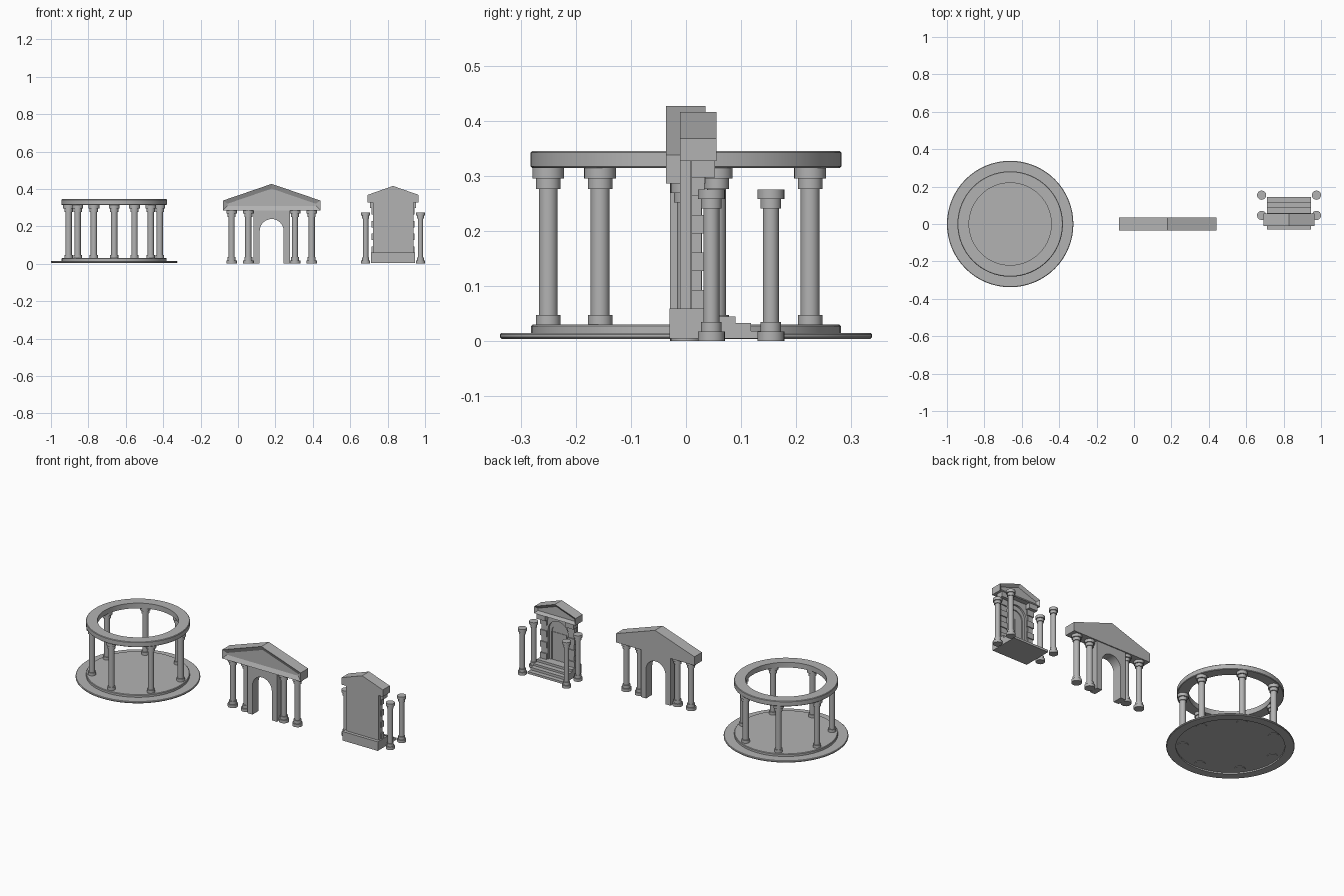
import bpy, bmesh, math
from mathutils import Vector

cube = bpy.data.objects.get("Cube")
if cube:
    bpy.data.objects.remove(cube, do_unlink=True)

stone = bpy.data.materials.new("grey_stone")
stone.use_nodes = True
GREY = (0.45, 0.45, 0.45, 1)
stone.diffuse_color = GREY
stone.node_tree.nodes["Principled BSDF"].inputs["Base Color"].default_value = GREY


def finish(bm, name, loc=(0, 0, 0), smooth=False):
    bmesh.ops.recalc_face_normals(bm, faces=bm.faces)
    mesh = bpy.data.meshes.new(name)
    bm.to_mesh(mesh)
    bm.free()
    mesh.materials.append(stone)
    obj = bpy.data.objects.new(name, mesh)
    bpy.context.collection.objects.link(obj)
    obj.location = loc
    if smooth:
        bpy.ops.object.select_all(action='DESELECT')
        obj.select_set(True)
        bpy.context.view_layer.objects.active = obj
        bpy.ops.object.shade_smooth_by_angle(angle=math.radians(35))
    return obj


def lathe(name, profile, loc, steps=24, closed=False):
    """Spin an (r, z) profile around the z axis."""
    bm = bmesh.new()
    vs = [bm.verts.new((r, 0, z)) for r, z in profile]
    edges = [bm.edges.new(p) for p in zip(vs, vs[1:])]
    if closed:
        edges.append(bm.edges.new((vs[-1], vs[0])))
    bmesh.ops.spin(bm, geom=vs + edges, cent=(0, 0, 0), axis=(0, 0, 1),
                   angle=math.tau, steps=steps)
    bmesh.ops.remove_doubles(bm, verts=bm.verts, dist=1e-5)
    return finish(bm, name, loc, True)


def box(name, x, y, z):
    bm = bmesh.new()
    bmesh.ops.create_cube(bm, size=1)
    for v in bm.verts:
        v.co = Vector([lo + (c + 0.5) * (hi - lo)
                       for c, (lo, hi) in zip(v.co, (x, y, z))])
    return finish(bm, name)


def prism(name, outline, y0, y1, inset=0, inset_side=-1, smooth=False):
    """Extrude an (x, z) outline along y; optionally sink a panel in one side."""
    bm = bmesh.new()
    face = bm.faces.new([bm.verts.new((x, y0, z)) for x, z in outline])
    ext = bmesh.ops.extrude_face_region(bm, geom=[face], use_keep_orig=True)
    for v in ext["geom"]:
        if isinstance(v, bmesh.types.BMVert):
            v.co.y = y1
    bmesh.ops.recalc_face_normals(bm, faces=bm.faces)
    if inset:
        panel = [f for f in bm.faces if f.normal.y * inset_side > 0.9]
        bmesh.ops.inset_region(bm, faces=panel, thickness=inset, use_even_offset=True)
        for v in {v for f in panel for v in f.verts}:
            v.co.y -= inset_side * 0.012
    return finish(bm, name, smooth=smooth)


def column(name, x, y, z, height, r):
    """Column with a two-step base and a two-step capital."""
    a, b = 0.062 * height, 0.125 * height
    half = [(0, 0), (r, 0), (r, a), (r * 0.77, a), (r * 0.77, b), (r * 0.59, b)]
    lathe(name, half + [(q, height - h) for q, h in reversed(half)], (x, y, z))


def arch_wall(name, cx, half, top, open_half, spring, y0, y1, z0=0):
    arc = [(cx - open_half * math.cos(math.pi * i / 16),
            spring + open_half * math.sin(math.pi * i / 16)) for i in range(17)]
    outline = [(cx - half, z0), (cx - half, top), (cx + half, top), (cx + half, z0),
               (cx + open_half, z0)] + arc[::-1] + [(cx - open_half, z0)]
    prism(name, outline, y0, y1, smooth=True)


def gable(cx, half, bottom, eave, apex):
    return [(cx - half, bottom), (cx + half, bottom), (cx + half, eave),
            (cx, apex), (cx - half, eave)]


# Round colonnade: stepped floor, seven columns, ring on top
RX = -0.662
lathe("rotunda_floor", [(0, 0.012), (0.287, 0.012), (0.287, 0.004), (0.335, 0.004),
                        (0.338, 0.007), (0.338, 0.012), (0.335, 0.015), (0.281, 0.015),
                        (0.281, 0.027), (0.278, 0.03), (0, 0.03)], (RX, 0, 0), 64)
for i in range(7):
    a = -math.pi / 2 + i * math.tau / 7
    column(f"rotunda_column_{i + 1}", RX + 0.25 * math.cos(a), 0.25 * math.sin(a),
           0.009, 0.305, 0.029)
lathe("rotunda_ring", [(0.22, 0.314), (0.279, 0.314), (0.282, 0.317), (0.282, 0.342),
                       (0.279, 0.345), (0.22, 0.345)], (RX, 0, 0), 64, True)

# Gabled gateway: pediment, arch and four columns
GX = 0.18
prism("gateway_pediment", gable(GX, 0.26, 0.286, 0.338, 0.427), -0.036, 0.035, 0.024, -1)
arch_wall("gateway_arch", GX, 0.098, 0.287, 0.064, 0.175, -0.029, 0.029)
for i, dx in enumerate((-0.214, -0.125, 0.125, 0.214)):
    column(f"gateway_column_{i + 1}", GX + dx, 0, 0, 0.287, 0.028)

# Doorway shrine, opening towards the back
SX = 0.829
prism("shrine_roof", gable(SX, 0.137, 0.327, 0.368, 0.416), -0.011, 0.055, 0.016, 1)
box("shrine_wall", (SX - 0.108, SX + 0.108), (-0.011, 0.008), (0.03, 0.328))
arch_wall("shrine_outer_arch", SX, 0.1, 0.328, 0.066, 0.235, 0.013, 0.025, 0.04)
arch_wall("shrine_inner_arch", SX, 0.104, 0.328, 0.05, 0.225, 0.006, 0.014, 0.04)
for s in (-1, 1):
    box("shrine_door_leaf", sorted((SX + s * 0.002, SX + s * 0.046)),
        (0.007, 0.011), (0.045, 0.225))
box("shrine_base", (SX - 0.117, SX + 0.117), (-0.03, 0.06), (0.005, 0.059))
for i, (y, z) in enumerate(((0.09, 0.045), (0.118, 0.033), (0.145, 0.018))):
    box(f"shrine_step_{i + 1}", (SX - 0.117, SX + 0.117), (0.0, y), (0.005, z))

# Staggered corner blocks with caps
for s in (-1, 1):
    for i in range(7):
        d = 0.006 * (i % 2)
        z = 0.059 + i * 0.034
        box("shrine_corner_block", sorted((SX + s * (0.07 + d), SX + s * (0.114 - d))),
            (0.01, 0.034 - d), (z, z + 0.034))
    box("shrine_block_cap", sorted((SX + s * 0.066, SX + s * 0.122)),
        (0.01, 0.053), (0.297, 0.328))
    for y in (0.046, 0.154):
        column("shrine_column", SX + s * 0.1465, y, 0, 0.275, 0.0245)
